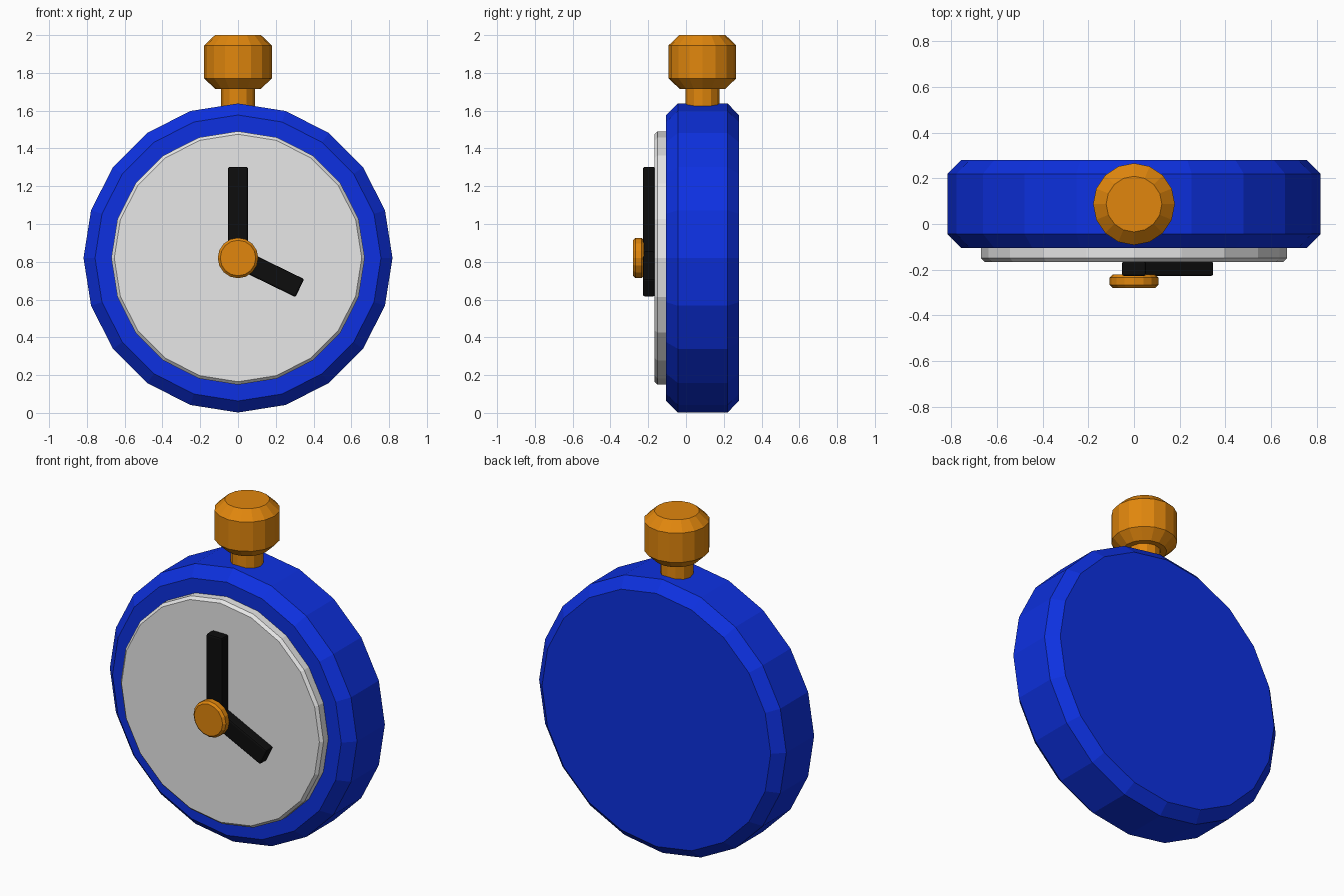
import bpy, bmesh, math
from mathutils import Matrix, Vector

if "Cube" in bpy.data.objects:
    bpy.data.objects.remove(bpy.data.objects["Cube"])

CZ = 0.82  # height of the dial centre


def material(name, rgb):
    m = bpy.data.materials.new(name)
    m.diffuse_color = (*rgb, 1)
    m.use_nodes = True
    m.node_tree.nodes["Principled BSDF"].inputs["Base Color"].default_value = m.diffuse_color
    return m


BLUE = material("blue", (0.004, 0.03, 0.75))
WHITE = material("off_white", (0.8, 0.8, 0.8))
BLACK = material("black", (0.004, 0.004, 0.004))
ORANGE = material("orange", (0.75, 0.24, 0.004))


def finish(bm, name, mat):
    bmesh.ops.recalc_face_normals(bm, faces=bm.faces)
    me = bpy.data.meshes.new(name)
    bm.to_mesh(me)
    bm.free()
    me.materials.append(mat)
    ob = bpy.data.objects.new(name, me)
    bpy.context.collection.objects.link(ob)
    return ob


def lathe(name, mat, profile, sides, origin, facing_front):
    """Stack capped rings of (radius, position along axis)."""
    bm = bmesh.new()
    rings = []
    for r, t in profile:
        ring = []
        for i in range(sides):
            a = 2 * math.pi * i / sides
            u, v = r * math.sin(a), r * math.cos(a)
            co = (u, t, v) if facing_front else (u, v, t)
            ring.append(bm.verts.new(Vector(origin) + Vector(co)))
        rings.append(ring)
    for a, b in zip(rings, rings[1:]):
        for i in range(sides):
            j = (i + 1) % sides
            bm.faces.new((a[i], a[j], b[j], b[i]))
    bm.faces.new(rings[0])
    bm.faces.new(rings[-1])
    return finish(bm, name, mat)


def hand(name, length, angle):
    """Bevelled bar from the dial centre, turned clockwise from 12."""
    bm = bmesh.new()
    bmesh.ops.create_cube(bm, size=1)
    bmesh.ops.scale(bm, vec=(0.106, 0.064, length), verts=bm.verts)
    bmesh.ops.translate(bm, vec=(0, -0.196, length / 2), verts=bm.verts)
    bmesh.ops.bevel(bm, geom=bm.edges[:], offset=0.01, segments=2,
                    profile=0.5, affect='EDGES')
    bm.transform(Matrix.Translation((0, 0, CZ)) @ Matrix.Rotation(math.radians(angle), 4, 'Y'))
    return finish(bm, name, BLACK)


# Case and dial
lathe("case", BLUE, [(0.757, -0.105), (0.818, -0.043), (0.818, 0.22), (0.757, 0.28)],
      20, (0, 0, CZ), True)
lathe("dial", WHITE, [(0.655, -0.166), (0.671, -0.15), (0.671, -0.09)], 20, (0, 0, CZ), True)

# Hands and centre cap
hand("minute_hand", 0.482, 0)
hand("hour_hand", 0.364, 116)
lathe("centre_cap", ORANGE, [(0.094, -0.28), (0.107, -0.267), (0.107, -0.235), (0.094, -0.222)],
      16, (0, 0, CZ), True)

# Crown on top
lathe("crown_stem", ORANGE, [(0.09, 1.58), (0.09, 1.74)], 12, (0, 0.087, 0), False)
lathe("crown_knob", ORANGE, [(0.122, 1.716), (0.179, 1.771), (0.179, 1.946), (0.122, 2.0)],
      16, (0, 0.087, 0), False)
